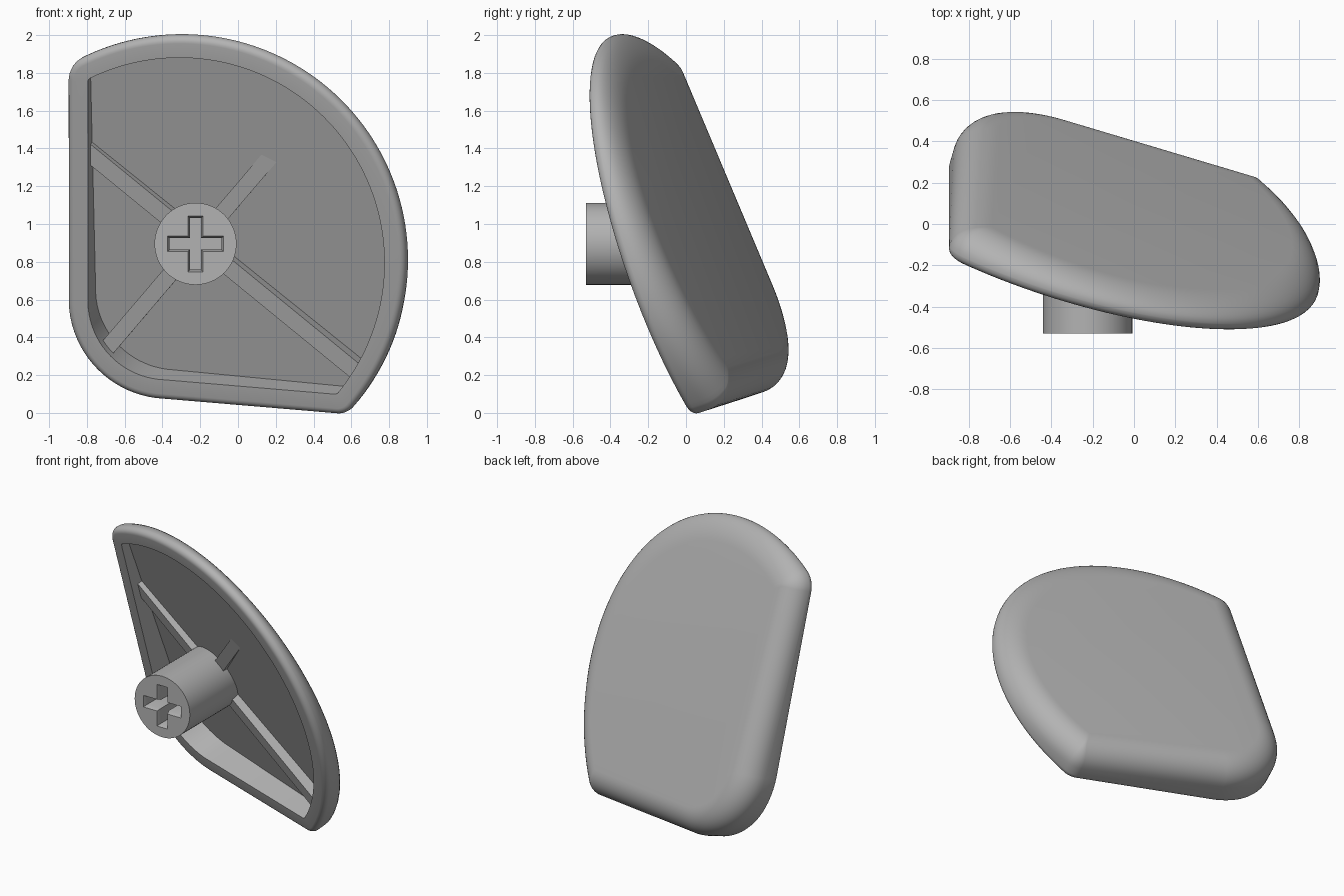
import bpy, bmesh
from math import sin, cos, pi, atan2, sqrt, radians
from mathutils import Vector

if "Cube" in bpy.data.objects:
    bpy.data.objects.remove(bpy.data.objects["Cube"])

grey = bpy.data.materials.new("plain grey")
grey.use_nodes = True
colour = (0.45, 0.45, 0.45, 1)
grey.diffuse_color = colour
grey.node_tree.nodes["Principled BSDF"].inputs["Base Color"].default_value = colour

# Main sizes: rim wall, floor thickness, front and back edge rounding
WALL, FLOOR, FRONT_R, BACK_IN, BACK_H = 0.11, 0.14, 0.035, 0.17, 0.155
TILT_X, TILT_Z = 0.29, 0.333          # slope of the front rim plane
BIG = Vector((-0.31, 0.795))          # centre of the large round side
LOW = Vector((-0.375, 0.595))         # centre of the lower round corner
SLANT = radians(4.8)                  # slope of the bottom edge


def back_y(x, z):
    return 0.515 - 0.34 * x - 0.43 * z


def front_y(x, z):
    return 0.18 - TILT_X * x - TILT_Z * z


def depth(p, thickness=0.0):
    """Distance from the rim plane to the back plane, less a thickness."""
    gap = back_y(*p) - front_y(*p) - thickness
    return gap / (1 + 0.34 * TILT_X + 0.43 * TILT_Z)


def place(p, h):
    x, z = p
    return (x + TILT_X * h, front_y(x, z) + h, z + TILT_Z * h)


def outline(d):
    """Outline inset by d: large arc, two small corners, lower round corner."""
    big_r, low_r = 1.195 - d, 0.53 - d
    ra, rb = max(0.13 - d, 0.02), max(0.1 - d, 0.02)
    # upper corner, between the straight side and the large arc
    ax = LOW.x - low_r + ra
    a = Vector((ax, BIG.y + sqrt((big_r - ra) ** 2 - (ax - BIG.x) ** 2)))
    # lower corner, between the bottom edge and the large arc
    inward = Vector((sin(SLANT), cos(SLANT)))
    along = Vector((cos(SLANT), -sin(SLANT)))
    start = LOW - inward * (low_r - rb)
    q = start - BIG
    k = q.dot(along)
    b = start + along * (-k + sqrt(k * k - q.dot(q) + (big_r - rb) ** 2))
    ang_a = atan2(a.y - BIG.y, a.x - BIG.x)
    ang_b = atan2(b.y - BIG.y, b.x - BIG.x)
    low_end = 1.5 * pi - SLANT
    pts = []
    for c, r, t0, t1, n in ((BIG, big_r, ang_b, ang_a, 72),
                            (a, ra, ang_a, pi, 10),
                            (LOW, low_r, pi, low_end, 20),
                            (b, rb, low_end, ang_b + 2 * pi, 10)):
        for i in range(n):
            t = t0 + (t1 - t0) * (i + 0.5) / n
            pts.append(c + Vector((cos(t), sin(t))) * r)
    return pts


def loft(name, rings, smooth=True):
    """Closed solid through rings of equal length."""
    bm = bmesh.new()
    loops = [[bm.verts.new(co) for co in ring] for ring in rings]
    for lo, hi in zip(loops, loops[1:]):
        for i in range(len(lo)):
            j = (i + 1) % len(lo)
            bm.faces.new((lo[i], lo[j], hi[j], hi[i]))
    bm.faces.new(loops[0])
    bm.faces.new(loops[-1])
    bmesh.ops.recalc_face_normals(bm, faces=bm.faces)
    me = bpy.data.meshes.new(name)
    bm.to_mesh(me)
    bm.free()
    me.materials.append(grey)
    ob = bpy.data.objects.new(name, me)
    bpy.context.collection.objects.link(ob)
    if smooth:
        shade(ob)
    return ob


def select(ob):
    bpy.ops.object.select_all(action='DESELECT')
    ob.select_set(True)
    bpy.context.view_layer.objects.active = ob


def shade(ob):
    select(ob)
    bpy.ops.object.shade_smooth_by_angle(angle=radians(35))


# Shell: hollow floor, inner wall, rim, rounded outer edges, flat back
inner = outline(WALL)
rings = [[place(p, depth(p, FLOOR)) for p in inner],
         [place(p, 0) for p in inner]]
for i in range(6):
    t = i / 5 * pi / 2
    rings.append([place(p, FRONT_R * (1 - cos(t)))
                  for p in outline(FRONT_R * (1 - sin(t)))])
for i in range(11):
    t = i / 10 * pi / 2
    ring = []
    for p in outline(BACK_IN * (1 - cos(t))):
        full = depth(p)
        round_h = min(BACK_H, full - FRONT_R - 0.003)
        ring.append(place(p, full - round_h * (1 - sin(t))))
    rings.append(ring)
loft("shell", rings)

# Crossed ribs on the hollow floor
RIB_TOP = 0.047
for name, p0, p1 in (("long_rib", (-0.83, 1.38), (0.62, 0.195)),
                     ("short_rib", (-0.73, 0.3), (0.2, 1.39))):
    p0, p1 = Vector(p0), Vector(p1)
    run = (p1 - p0).normalized()
    side = Vector((-run.y, run.x)) * 0.043
    corners = [p0 - side, p1 - side, p1 + side, p0 + side]
    loft(name, [[place(p, RIB_TOP) for p in corners],
                [place(p, depth(p, FLOOR) + 0.03) for p in corners]], False)

# Stem rising from the floor
STEM_X, STEM_Z, STEM_R, STEM_Y = -0.225, 0.895, 0.217, -0.53
circle = [(STEM_X + STEM_R * cos(i * pi / 32), STEM_Z + STEM_R * sin(i * pi / 32))
          for i in range(64)]
stem = loft("stem", [[(x, STEM_Y, z) for x, z in circle],
                     [(x, back_y(x, z) - FLOOR + 0.05, z) for x, z in circle]], False)


def cross(y, arm, half):
    """Plus-shaped ring, one quarter turned four times."""
    ring = []
    u, v = Vector((1, 0)), Vector((0, 1))
    for _ in range(4):
        for p in (u * arm - v * half, u * arm + v * half, u * half + v * half):
            ring.append((STEM_X + p.x, y, STEM_Z + p.y))
        u, v = v, -u
    return ring


# Cross-shaped socket with a small chamfer
cutter = loft("socket_cutter", [cross(STEM_Y - 0.03, 0.148, 0.041),
                                cross(STEM_Y, 0.148, 0.041),
                                cross(STEM_Y + 0.03, 0.137, 0.03),
                                cross(STEM_Y + 0.2, 0.137, 0.03)], False)
cutter.hide_render = True
cut = stem.modifiers.new("socket", 'BOOLEAN')
cut.operation = 'DIFFERENCE'
cut.solver = 'EXACT'
cut.object = cutter
select(stem)
bpy.ops.object.modifier_apply(modifier=cut.name)
bpy.data.objects.remove(cutter)
shade(stem)
